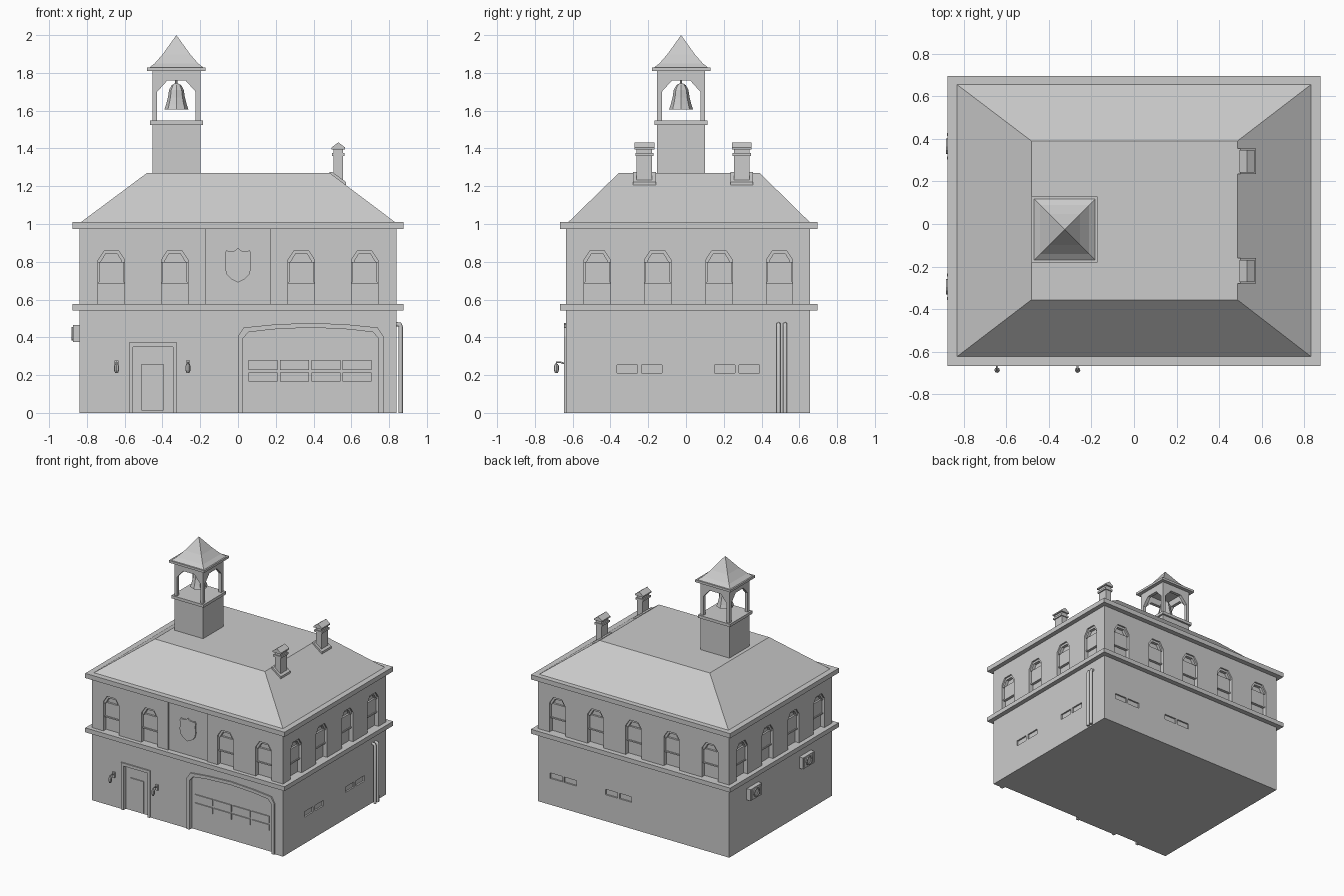
import bpy, bmesh
from math import radians, pi, sin, cos
from mathutils import Matrix, Vector

if "Cube" in bpy.data.objects:
    bpy.data.objects.remove(bpy.data.objects["Cube"])

# wall sides: (rotation, distance from origin, sign turning world coordinate into local u)
SIDES = {'front': (0, .635, 1), 'right': (90, .84, 1), 'back': (180, .657, -1), 'left': (270, .84, -1)}
FLAT = (0, 0, 1)


def finish(name, bm):
    bmesh.ops.recalc_face_normals(bm, faces=bm.faces)
    me = bpy.data.meshes.new(name)
    bm.to_mesh(me)
    bm.free()
    ob = bpy.data.objects.new(name, me)
    bpy.context.collection.objects.link(ob)
    return ob


def add_prism(bm, pts, side, d0, d1, origin=(0, 0)):
    """Profile (u, z) on a wall, extruded from depth d0 to d1 (outward)."""
    ang, dist, s = side
    m = Matrix.Translation((*origin, 0)) @ Matrix.Rotation(radians(ang), 4, 'Z')
    rings = [[bm.verts.new(m @ Vector((s * u, -dist - d, z))) for u, z in pts] for d in (d0, d1)]
    bm.faces.new(rings[0])
    bm.faces.new(rings[1])
    for i in range(len(pts)):
        j = (i + 1) % len(pts)
        bm.faces.new((rings[0][i], rings[0][j], rings[1][j], rings[1][i]))


def prism(name, pts, side, d0, d1, origin=(0, 0)):
    bm = bmesh.new()
    add_prism(bm, pts, side, d0, d1, origin)
    return finish(name, bm)


def rect(a, b, z0, z1):
    return [(a, z0), (b, z0), (b, z1), (a, z1)]


def box(name, x0, x1, y0, y1, z0, z1):
    return prism(name, rect(x0, x1, z0, z1), FLAT, -y0, -y1)


def loft(name, rings):
    """Stack of rectangles (x0, x1, y0, y1, z)."""
    bm = bmesh.new()
    loops = [[bm.verts.new(p) for p in ((a, c, z), (b, c, z), (b, d, z), (a, d, z))] for a, b, c, d, z in rings]
    bm.faces.new(loops[0])
    bm.faces.new(loops[-1])
    for lo, hi in zip(loops, loops[1:]):
        for i in range(4):
            j = (i + 1) % 4
            bm.faces.new((lo[i], lo[j], hi[j], hi[i]))
    bmesh.ops.remove_doubles(bm, verts=bm.verts, dist=1e-5)
    return finish(name, bm)


def lathe(name, profile, n, x, y):
    bm = bmesh.new()
    loops = [[bm.verts.new((x + r * cos(2 * pi * k / n), y + r * sin(2 * pi * k / n), z)) for k in range(n)]
             for r, z in profile]
    for lo, hi in zip(loops, loops[1:]):
        for i in range(n):
            j = (i + 1) % n
            bm.faces.new((lo[i], lo[j], hi[j], hi[i]))
    bm.faces.new(loops[0])
    bm.faces.new(loops[-1])
    return finish(name, bm)


def tube(name, pts, r):
    cu = bpy.data.curves.new(name, 'CURVE')
    cu.dimensions, cu.bevel_depth, cu.bevel_resolution, cu.use_fill_caps = '3D', r, 1, True
    sp = cu.splines.new('POLY')
    sp.points.add(len(pts) - 1)
    for p, c in zip(sp.points, pts):
        p.co = (*c, 1)
    ob = bpy.data.objects.new(name, cu)
    bpy.context.collection.objects.link(ob)


def arch(c, w, z0, zs, zt, k):
    """Open path of a chamfered arch, left foot to right foot."""
    return [(c - w, z0), (c - w, zs), (c - k, zt), (c + k, zt), (c + w, zs), (c + w, z0)]


def garage_arch(inset):
    a, b, t = inset, .77 - inset, inset
    return [(a, 0), (a, .405 - t / 2), (a + .03, .452 - t), (.18, .467 - t), (.385, .477 - t),
            (.59, .467 - t), (b - .03, .452 - t), (b, .405 - t / 2), (b, 0)]


# openings cut into the walls
cut = bmesh.new()
XS, YS = (-.67, -.335, .335, .67), (-.47, -.15, .175, .495)
WINDOWS = [('front', XS), ('right', YS), ('back', (*XS, 0)), ('left', YS)]
for side, centres in WINDOWS:
    for c in centres:
        add_prism(cut, arch(c, .07, .56, .81, .86, .037), SIDES[side], -.035, .05)
SLITS = [('right', (-.311, -.181, .205, .335)), ('back', (.68, .557, .195, .072))]
for side, centres in SLITS:
    for c in centres:
        add_prism(cut, rect(c - .054, c + .054, .21, .253), SIDES[side], -.012, .05)
add_prism(cut, rect(-.17, .17, .56, .98), SIDES['front'], -.012, .05)
add_prism(cut, garage_arch(.025), SIDES['front'], -.02, .05)
add_prism(cut, rect(-.555, -.345, .0, .35), SIDES['front'], -.02, .05)
for p in cut.verts:
    if p.co.z < .001:
        p.co.z = -.02
cutter = finish('opening_cutter', cut)
cutter.hide_render = True

body = box('walls', -.84, .84, -.635, .657, 0, .99)
mod = body.modifiers.new('openings', 'BOOLEAN')
mod.object, mod.solver = cutter, 'EXACT'
bpy.context.view_layer.objects.active = body
bpy.ops.object.modifier_apply(modifier=mod.name)
bpy.data.objects.remove(cutter)

# sashes and arched head trim in the upper windows
for side, centres in WINDOWS:
    for c in centres:
        s = SIDES[side]
        prism('upper_sash', rect(c - .065, c + .065, .69, .80), s, -.036, -.02)
        prism('window_rail', rect(c - .07, c + .07, .683, .693), s, -.036, -.014)
        prism('window_head_trim', arch(c, .07, .795, .81, .86, .037) + arch(c, .054, .795, .803, .843, .03)[::-1],
              s, -.036, -.012)

# cornices and hipped roof with flat top
for n, z0, z1 in (('middle_cornice', .542, .577), ('eave_cornice', .973, 1.01)):
    box(n, -.876, .876, -.667, .696, z0, z1)
loft('main_roof', [(-.838, .838, -.628, .66, 1.005), (-.482, .486, -.356, .39, 1.27)])

# shield emblem
half = [(0, .872), (.02, .858), (.05, .855), (.06, .862), (.07, .845), (.066, .825), (.07, .77), (.06, .732), (.038, .71)]
prism('shield', half + [(0, .69)] + [(-x, z) for x, z in half[:0:-1]], SIDES['front'], -.015, -.002)

# entrance door and garage door
F = SIDES['front']
prism('door_frame', [(-.578, 0), (-.578, .373), (-.324, .373), (-.324, 0), (-.345, 0), (-.345, .35), (-.555, .35), (-.555, 0)],
      F, -.02, .01)
prism('door_leaf', rect(-.51, -.395, .012, .26), F, -.022, -.012)
prism('garage_frame', garage_arch(0) + garage_arch(.025)[::-1], F, -.02, .01)
for i in range(4):
    for z0, z1 in ((.165, .213), (.226, .28)):
        x = .056 + i * .166
        prism('garage_window', rect(x, x + .154, z0, z1), F, -.022, -.012)

# wall lamps beside the door
for x in (-.643, -.265):
    box('lamp_plate', x - .011, x + .011, -.645, -.63, .235, .278)
    tube('lamp_arm', [(x, -.64, .26), (x, -.665, .268), (x, -.686, .268), (x, -.686, .25)], .005)
    lathe('lamp_shade', [(.007, .258), (.013, .25), (.013, .225), (.007, .21)][::-1], 8, x, -.686)

# drain pipes on the right wall
for y in (.49, .525):
    tube('drain_pipe', [(.861, y, 0), (.861, y, .455), (.856, y, .468), (.83, y, .47)], .012)

# ventilation units on the left wall
for y in (.365, -.295):
    L = SIDES['left']
    prism('vent_unit', rect(y - .072, y + .072, .375, .465), L, -.005, .034)
    ring = [(y + .036 * cos(pi * k / 6), .42 + .036 * sin(pi * k / 6)) for k in range(12)]
    hole = [(y + .027 * cos(pi * k / 6), .42 + .027 * sin(pi * k / 6)) for k in range(12)]
    for k in range(12):
        j = (k + 1) % 12
        prism('vent_ring', [ring[k], ring[j], hole[j], hole[k]], L, .03, .042)
    for u in (-.055, .055):
        prism('vent_side_bar', rect(y + u - .007, y + u + .007, .385, .455), L, .03, .038)

# bell tower
TX, TY = -.326, -.026


def square(h, z):
    return (TX - h, TX + h, TY - h, TY + h, z)


loft('tower_base', [square(.127, 1.2), square(.127, 1.53)])
loft('tower_ledge', [square(.141, 1.525), square(.141, 1.548)])
for a in range(0, 360, 90):
    prism('belfry_arch', arch(0, .127, 1.54, 1.81, 1.82, .126) + arch(0, .102, 1.54, 1.70, 1.76, .048)[::-1],
          (a, .127, 1), -.025, 0, (TX, TY))
loft('belfry_eave', [square(.155, 1.81), square(.155, 1.828)])
loft('belfry_roof', [square(.146, 1.826), square(.115, 1.85), square(.073, 1.898), square(.0, 2.0)])
lathe('bell', [(.052, 1.607), (.064, 1.605), (.055, 1.632), (.045, 1.67), (.039, 1.71), (.025, 1.735), (.008, 1.745)], 8, TX, TY)
lathe('bell_hanger', [(.007, 1.74), (.007, 1.82)], 6, TX, TY)

# chimneys on the right roof slope
for y in (-.22, .295):
    box('chimney_shaft', .506, .556, y - .041, y + .041, 1.18, 1.365)
    prism('chimney_flashing', [(.484, 1.25), (.484, 1.275), (.5, 1.275), (.572, 1.222), (.572, 1.2)], FLAT, -y - .06, -y + .06)
    box('chimney_collar', .497, .565, y - .048, y + .048, 1.36, 1.375)
    box('chimney_neck', .506, .556, y - .041, y + .041, 1.37, 1.4)
    prism('chimney_cap', [(.495, 1.395), (.567, 1.395), (.567, 1.405), (.531, 1.432), (.495, 1.405)], FLAT, -y - .052, -y + .052)
